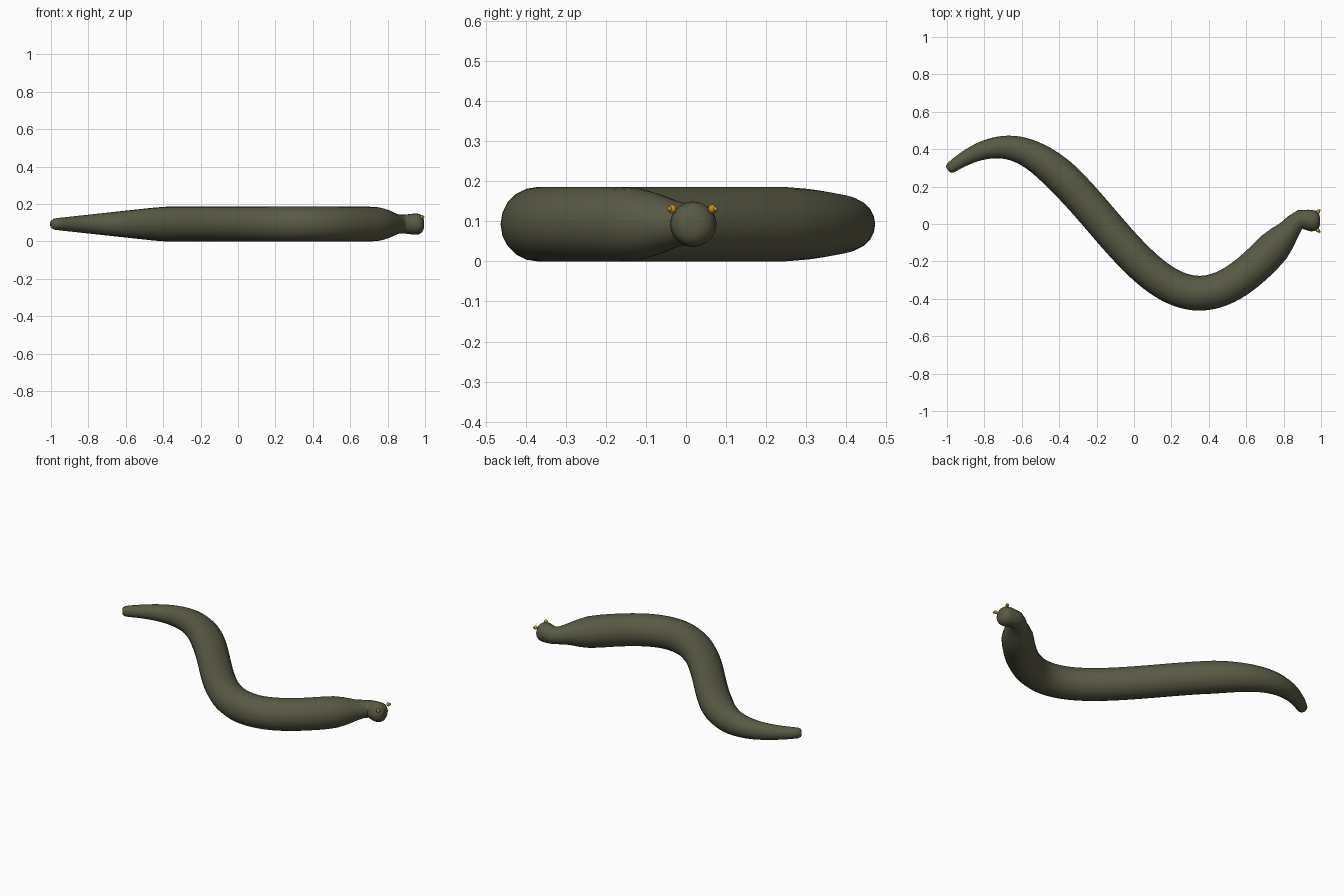
import bpy, bmesh, math
from mathutils import Vector

if "Cube" in bpy.data.objects:
    bpy.data.objects.remove(bpy.data.objects["Cube"])

MID_Z = 0.093
SIDES = 20


def material(name, rgb):
    mat = bpy.data.materials.new(name)
    mat.use_nodes = True
    mat.diffuse_color = (*rgb, 1)
    mat.node_tree.nodes["Principled BSDF"].inputs["Base Color"].default_value = (*rgb, 1)
    return mat


skin = material("olive skin", (0.10, 0.10, 0.06))
amber = material("amber eye", (0.55, 0.27, 0.02))


def add_object(name, bm, mat):
    bmesh.ops.recalc_face_normals(bm, faces=bm.faces)
    mesh = bpy.data.meshes.new(name)
    bm.to_mesh(mesh)
    bm.free()
    mesh.materials.append(mat)
    mesh.polygons.foreach_set("use_smooth", [True] * len(mesh.polygons))
    obj = bpy.data.objects.new(name, mesh)
    bpy.context.collection.objects.link(obj)
    return obj


def smooth_step(a, b, x):
    t = min(max((x - a) / (b - a), 0), 1)
    return t * t * (3 - 2 * t)


# Spine: one winding wave that straightens out at the head
def spine(x):
    y = 0.02 + 0.39 * math.cos(math.pi * (x + 0.7) / 1.05)
    if x < -0.7:
        y += 0.25 * (x + 0.7) ** 2
    w = smooth_step(0.82, 0.95, x)
    return Vector((x, y * (1 - w) + 0.017 * w, MID_Z))


# Thickness along the spine, from tail tip to snout
PROFILE = [(-0.995, 0.012), (-0.992, 0.022), (-0.98, 0.030), (-0.95, 0.034),
           (-0.7, 0.061), (-0.45, 0.088), (-0.38, 0.093), (0.70, 0.093),
           (0.75, 0.090), (0.79, 0.078), (0.83, 0.060), (0.86, 0.051),
           (0.89, 0.050), (0.92, 0.054), (0.95, 0.057), (0.97, 0.054),
           (0.984, 0.044), (0.992, 0.030), (0.995, 0.015)]


def stations():
    for (x0, r0), (x1, r1) in zip(PROFILE, PROFILE[1:]):
        steps = max(1, round((x1 - x0) / 0.025))
        for i in range(steps):
            t = i / steps
            yield x0 + (x1 - x0) * t, r0 + (r1 - r0) * t
    yield PROFILE[-1]


# Body, neck and head swept as one skin
bm = bmesh.new()
rings = []
for x, r in stations():
    tangent = (spine(x + 0.01) - spine(x - 0.01)).normalized()
    side = Vector((-tangent.y, tangent.x, 0))
    ring = []
    for k in range(SIDES):
        a = math.tau * k / SIDES
        ring.append(bm.verts.new(spine(x) + side * r * math.cos(a)
                                 + Vector((0, 0, r * math.sin(a)))))
    rings.append(ring)
for a, b in zip(rings, rings[1:]):
    for k in range(SIDES):
        n = (k + 1) % SIDES
        bm.faces.new((a[k], a[n], b[n], b[k]))
bm.faces.new(rings[0])
bm.faces.new(rings[-1])
add_object("body", bm, skin)


# Eyes: small beads on the upper corners of the head
def bead(name, place, radius):
    bm = bmesh.new()
    bmesh.ops.create_uvsphere(bm, u_segments=12, v_segments=8, radius=radius)
    bmesh.ops.translate(bm, verts=bm.verts, vec=place)
    add_object(name, bm, amber)


for label, s in (("left", 1), ("right", -1)):
    bead(label + "_eye", (0.984, 0.016 + s * 0.050, 0.131), 0.011)
    bead(label + "_eye_tip", (0.991, 0.016 + s * 0.057, 0.131), 0.006)
